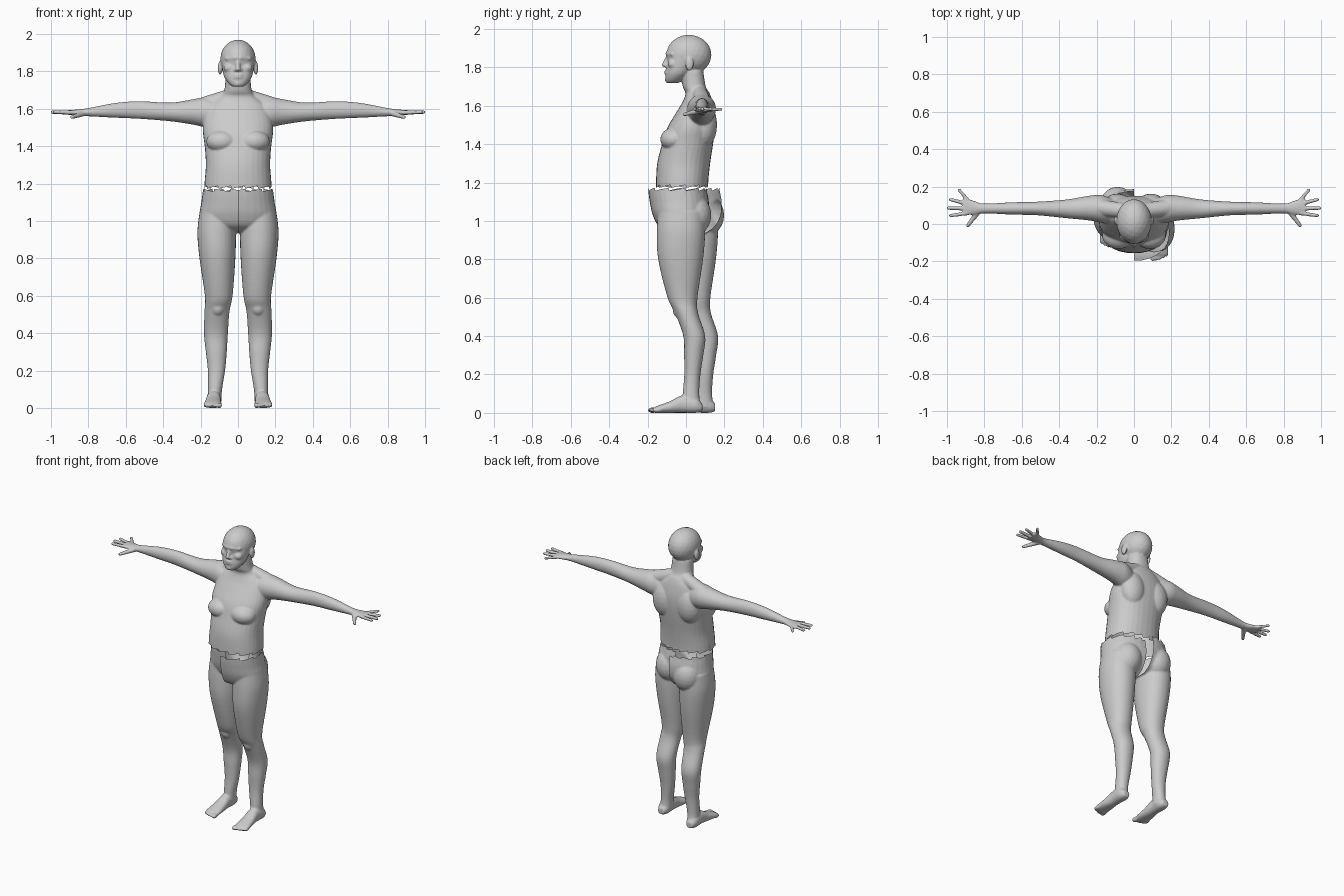
import bpy, bmesh, math
from mathutils import Vector, Matrix

if "Cube" in bpy.data.objects:
    bpy.data.objects.remove(bpy.data.objects["Cube"])


def loft(bm, axis, rings, mirror=False, power=2.2, n=32, sub=5):
    """Smooth closed tube; ring = (position on axis, centre a, centre b, radius a, radius b)."""
    fine, last = [], len(rings) - 1
    for i in range(last):
        p = [Vector(rings[min(max(k, 0), last)]) for k in (i - 1, i, i + 1, i + 2)]
        for s in range(sub):
            t = s / sub
            fine.append(0.5 * (2 * p[1] + (p[2] - p[0]) * t + (2 * p[0] - 5 * p[1] + 4 * p[2] - p[3]) * t * t
                               + (3 * p[1] - p[0] - 3 * p[2] + p[3]) * t ** 3))
    fine.append(Vector(rings[-1]))
    for side in ((1, -1) if mirror else (1,)):
        loops = []
        for t, a, b, ra, rb in fine:
            loop = []
            for k in range(n):
                c, s = math.cos(math.tau * k / n), math.sin(math.tau * k / n)
                u = a + ra * math.copysign(abs(c) ** (2 / power), c)
                v = b + rb * math.copysign(abs(s) ** (2 / power), s)
                x, y, z = {'x': (t, u, v), 'y': (u, t, v), 'z': (u, v, t)}[axis]
                loop.append(bm.verts.new((side * x, y, z)))
            loops.append(loop)
        faces = [bm.faces.new((l0[k], l0[(k + 1) % n], l1[(k + 1) % n], l1[k]))
                 for l0, l1 in zip(loops, loops[1:]) for k in range(n)]
        faces += [bm.faces.new(loops[0]), bm.faces.new(loops[-1])]
        bmesh.ops.recalc_face_normals(bm, faces=faces)


def blob(bm, centre, radii, mirror=False):
    for side in ((1, -1) if mirror else (1,)):
        m = Matrix.Translation((side * centre[0], centre[1], centre[2])) @ Matrix.Diagonal((*radii, 1))
        bmesh.ops.create_icosphere(bm, subdivisions=3, radius=1, matrix=m)


def strand(bm, p0, p1, r0, r1, mirror=False, step=0.006):
    p0, p1 = Vector(p0), Vector(p1)
    count = max(2, int((p1 - p0).length / step))
    for i in range(count + 1):
        r = r0 + (r1 - r0) * i / count
        blob(bm, p0.lerp(p1, i / count), (r, r, r), mirror)


def fuse(name, bm, voxel, smooth):
    """Merge the overlapping solids into one smooth skin."""
    me = bpy.data.meshes.new(name)
    bm.to_mesh(me)
    bm.free()
    ob = bpy.data.objects.new(name, me)
    bpy.context.collection.objects.link(ob)
    rm = ob.modifiers.new("skin", 'REMESH')
    rm.mode, rm.voxel_size = 'VOXEL', voxel
    sm = ob.modifiers.new("smooth", 'SMOOTH')
    sm.factor, sm.iterations = 0.5, smooth
    bpy.context.view_layer.update()
    new = bpy.data.meshes.new_from_object(ob.evaluated_get(bpy.context.evaluated_depsgraph_get()))
    ob.modifiers.clear()
    ob.data = new
    return ob


def cut(ob, planes, rim):
    """Open the skin along planes and give the waist rim a ragged zigzag."""
    bm = bmesh.new()
    bm.from_mesh(ob.data)
    for co, no in planes:
        bmesh.ops.bisect_plane(bm, geom=bm.verts[:] + bm.edges[:] + bm.faces[:],
                               plane_co=co, plane_no=no, clear_outer=True)
    for v in bm.verts:
        w = 1 - abs(v.co.z - rim) / 0.035
        if w > 0:
            turn = (math.atan2(v.co.y, v.co.x) / math.tau * 14) % 1
            v.co.z += 0.016 * w * (turn - 0.5)
        v.co.z = max(v.co.z, 0)
    for f in bm.faces:
        f.smooth = True
    bm.to_mesh(ob.data)
    bm.free()


# Torso
bm = bmesh.new()
loft(bm, 'z', [(1.10, 0, -.02, .18, .135), (1.2, 0, -.02, .179, .136), (1.3, 0, -.012, .172, .138),
               (1.4, 0, .008, .178, .133), (1.48, 0, .025, .188, .125), (1.55, 0, .045, .18, .105),
               (1.62, 0, .06, .15, .078), (1.665, 0, .06, .095, .063), (1.70, 0, .043, .073, .06),
               (1.78, 0, .03, .066, .06)])
blob(bm, (.085, -.062, 1.425), (.085, .072, .062), True)    # chest
blob(bm, (.09, .092, 1.5), (.085, .07, .12), True)          # shoulder blades
strand(bm, (.04, .07, 1.668), (.17, .085, 1.622), .04, .045, True)

# Arms and hands
loft(bm, 'x', [(.08, .06, 1.56, .06, .07), (.17, .08, 1.58, .074, .08), (.24, .085, 1.583, .066, .068),
               (.36, .081, 1.583, .05, .05), (.52, .083, 1.593, .036, .047), (.65, .083, 1.592, .033, .04),
               (.80, .083, 1.582, .026, .022), (.85, .086, 1.58, .036, .017), (.9, .093, 1.58, .046, .013),
               (.915, .095, 1.58, .042, .011)], True, 2.0)
for y0, tip_x, tip_y, r in ((.058, .98, .045, .0115), (.083, .992, .085, .012),
                            (.108, .98, .13, .0115), (.13, .935, .182, .0105)):
    strand(bm, (.89, y0, 1.58), (tip_x, tip_y, 1.582), r, r * .85, True)
strand(bm, (.83, .07, 1.574), (.888, -.008, 1.555), .016, .01, True)

# Head
blob(bm, (0, .015, 1.865), (.095, .118, .105))
loft(bm, 'z', [(1.718, 0, -.07, .028, .03), (1.735, 0, -.06, .05, .046), (1.77, 0, -.04, .074, .066),
               (1.82, 0, -.018, .085, .08), (1.85, 0, -.01, .088, .083), (1.88, 0, -.005, .088, .09)])
strand(bm, (0, -.094, 1.856), (0, -.113, 1.813), .01, .013)                # nose
blob(bm, (.013, -.1, 1.808), (.011, .013, .009), True)
strand(bm, (.012, -.096, 1.872), (.06, -.07, 1.869), .012, .012, True)     # brows
blob(bm, (.046, -.068, 1.818), (.032, .028, .026), True)                   # cheeks
blob(bm, (.032, -.08, 1.848), (.015, .012, .009), True)                    # eyes
for z in (1.768, 1.781):                                                   # lips
    blob(bm, (0, -.102, z), (.026, .011, .0065))
blob(bm, (0, -.09, 1.735), (.026, .02, .018))                              # chin
blob(bm, (.096, .018, 1.818), (.012, .022, .037), True)                    # ears
upper = fuse("upper_body", bm, .0052, 5)
cut(upper, [((0, 0, 1.18), (0, 0, -1))], 1.18)

# Forward leg with its half of the hips
bm = bmesh.new()
loft(bm, 'z', [(1.25, 0, -.045, .18, .15), (1.17, 0, -.045, .187, .152), (1.1, 0, -.035, .196, .154),
               (1.03, 0, -.03, .204, .143), (.97, 0, -.03, .17, .11), (.935, 0, -.02, .07, .05)])
loft(bm, 'z', [(1.05, .11, -.025, .095, .12), (.94, .114, -.026, .103, .126), (.8, .11, -.028, .096, .117),
               (.6, .103, -.018, .074, .078), (.52, .112, .003, .067, .06), (.4, .118, .043, .064, .057),
               (.3, .116, .04, .056, .05), (.2, .115, .033, .046, .042), (.1, .123, .026, .038, .043),
               (.03, .127, .03, .038, .048)], False, 2.1)
blob(bm, (.088, .04, 1.03), (.092, .092, .108))             # buttock
blob(bm, (.108, -.03, .54), (.04, .04, .05))                # kneecap
loft(bm, 'y', [(.085, .13, .028, .022, .02), (.05, .13, .04, .038, .04), (-.02, .13, .046, .038, .045),
               (-.08, .133, .031, .043, .031), (-.14, .135, .02, .048, .02), (-.165, .136, .015, .045, .015)])
for i in range(5):                                          # toes
    r = .015 if i == 0 else .0105
    blob(bm, (.1 + .0185 * i, -.174 + .0015 * i * i, .014), (r, .026, r))
leg = fuse("forward_leg", bm, .006, 4)
cut(leg, [((0, 0, 1.165), (0, 0, 1)), ((0, 0, 0), (-1, 0, 0))], 1.165)

# Rear leg: mirrored copy set further back
rear = bpy.data.objects.new("rear_leg", leg.data.copy())
bpy.context.collection.objects.link(rear)
rear.data.transform(Matrix.Translation((0, .067, 0)) @ Matrix.Diagonal((-1, 1, 1, 1)))
rear.data.flip_normals()
